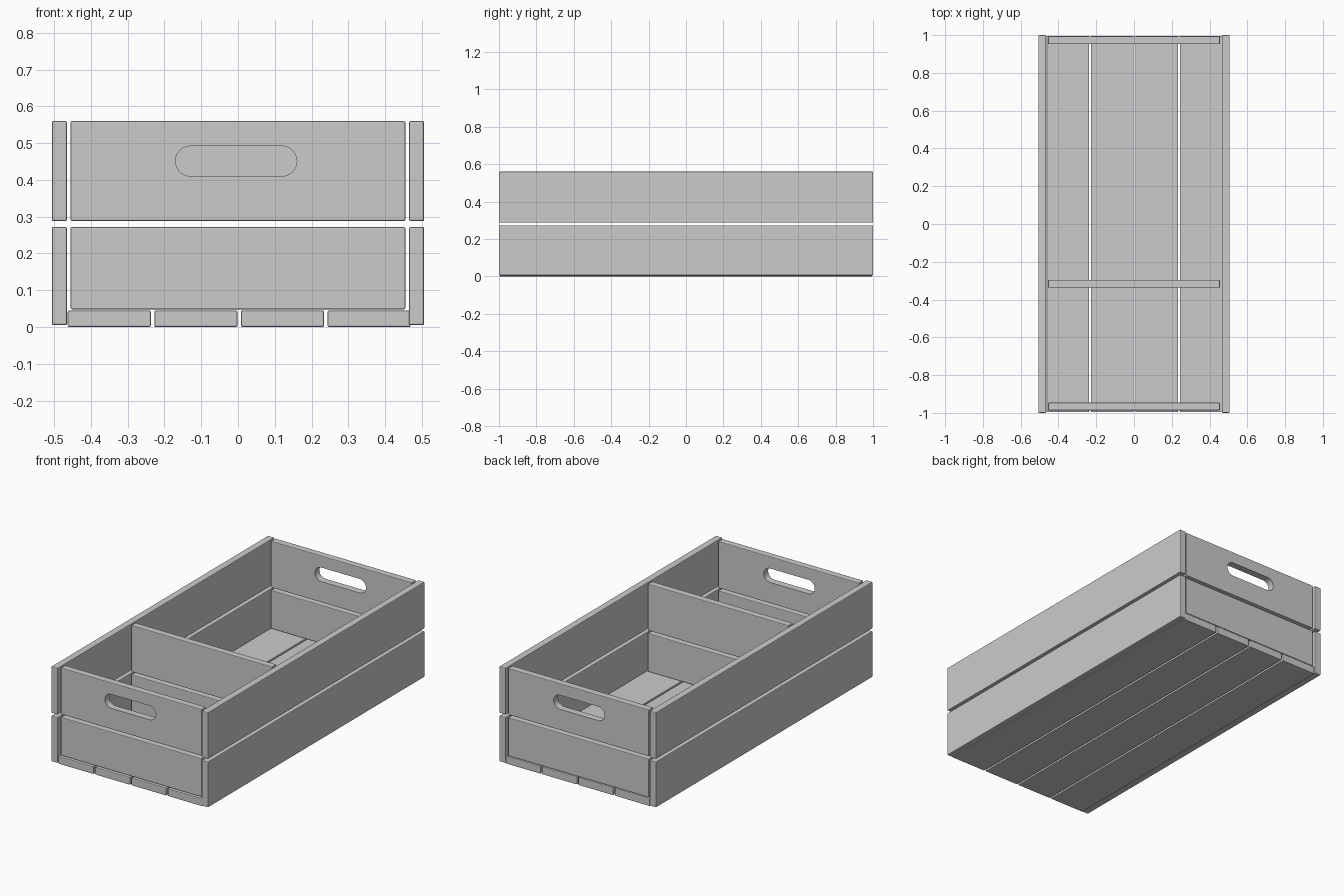
import bpy, bmesh, math

if "Cube" in bpy.data.objects:
    bpy.data.objects.remove(bpy.data.objects["Cube"])


def board(name, x, y, z, bevel=0.004):
    """Box between (min, max) ranges with softly rounded edges."""
    bm = bmesh.new()
    bmesh.ops.create_cube(bm, size=1)
    for v in bm.verts:
        for i, (lo, hi) in enumerate((x, y, z)):
            v.co[i] = hi if v.co[i] > 0 else lo
    me = bpy.data.meshes.new(name)
    bm.to_mesh(me)
    bm.free()
    ob = bpy.data.objects.new(name, me)
    bpy.context.collection.objects.link(ob)
    mod = ob.modifiers.new("rounded_edges", 'BEVEL')
    mod.width = bevel
    mod.segments = 2
    return ob


def slot_cutter(cx, cz, half_len, r, steps=12):
    """Stadium-shaped prism running through both ends of the crate."""
    bm = bmesh.new()
    ring = []
    for side in (1, -1):
        for i in range(steps + 1):
            a = -math.pi / 2 + math.pi * i / steps + (0 if side > 0 else math.pi)
            ring.append(bm.verts.new((cx + side * (half_len - r) + r * math.cos(a),
                                      -1.2, cz + r * math.sin(a))))
    face = bm.faces.new(ring)
    ext = bmesh.ops.extrude_face_region(bm, geom=[face])
    for v in ext["geom"]:
        if isinstance(v, bmesh.types.BMVert):
            v.co.y = 1.2
    bmesh.ops.recalc_face_normals(bm, faces=bm.faces)
    me = bpy.data.meshes.new("handle_cutter")
    bm.to_mesh(me)
    bm.free()
    ob = bpy.data.objects.new("handle_cutter", me)
    bpy.context.collection.objects.link(ob)
    ob.hide_render = True
    ob.hide_set(True)
    ob.display_type = 'WIRE'
    return ob


LOWER, UPPER = (0.005, 0.272), (0.288, 0.56)
T = 0.0205  # half board thickness

# Long side boards, two per side
for side, sx in (("left", -1), ("right", 1)):
    xr = tuple(sorted((sx * 0.465, sx * 0.506)))
    board(side + "_side_lower", xr, (-1, 1), LOWER)
    board(side + "_side_upper", xr, (-1, 1), UPPER)

# Floor planks
for i in range(4):
    x0 = -0.463 + i * 0.2355
    board(f"floor_plank_{i + 1}", (x0, x0 + 0.226), (-0.996, 0.996), (0.0, 0.045))

# End walls and divider; the two ends get hand holes
cutter = slot_cutter(-0.005, 0.451, 0.165, 0.041)
for name, y in (("front_end", -0.966), ("back_end", 0.973), ("divider", -0.316)):
    yr = (y - T, y + T)
    board(name + "_lower", (-0.455, 0.455), yr, (0.048, 0.272))
    upper = board(name + "_upper", (-0.455, 0.455), yr, UPPER)
    if name != "divider":
        cut = upper.modifiers.new("hand_hole", 'BOOLEAN')
        cut.operation = 'DIFFERENCE'
        cut.solver = 'EXACT'
        cut.object = cutter
